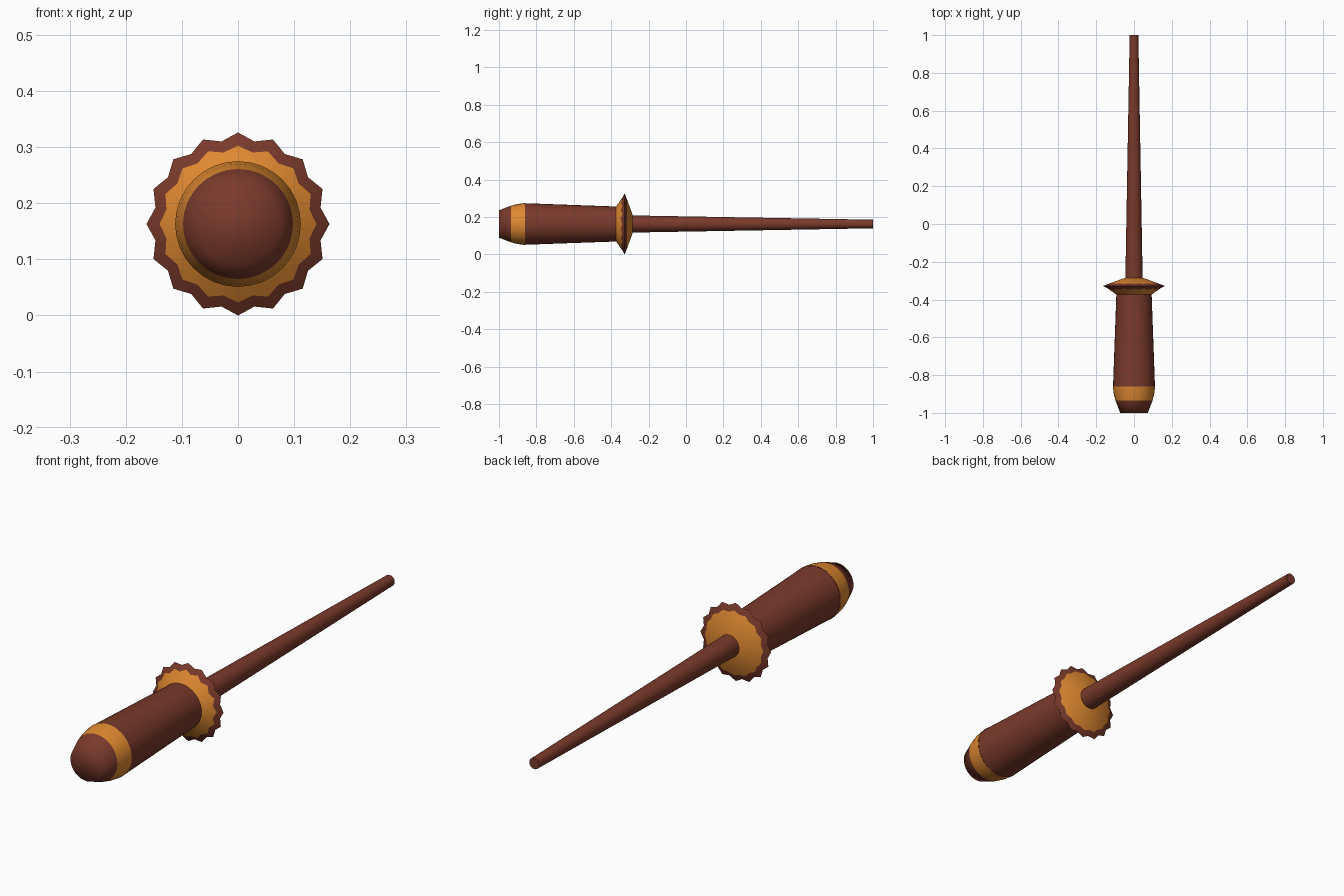
import bpy, bmesh, math

if "Cube" in bpy.data.objects:
    bpy.data.objects.remove(bpy.data.objects["Cube"])

AXIS_Z = 0.163
SEG = 32


def material(name, rgb):
    m = bpy.data.materials.new(name)
    m.diffuse_color = (*rgb, 1)
    m.use_nodes = True
    m.node_tree.nodes["Principled BSDF"].inputs["Base Color"].default_value = m.diffuse_color
    return m


BROWN = material("dark_wood", (0.195, 0.042, 0.024))
GOLD = material("amber", (0.74, 0.25, 0.03))


def lathe(name, rings, mats, cap_start=False, cap_end=False, angle=None):
    """Rings along y: (y, radius[, valley_y, valley_radius]) with valleys on odd spokes."""
    bm = bmesh.new()
    loops = []
    for ring in rings:
        crest, valley = ring[:2], ring[-2:]
        loop = []
        for i in range(SEG):
            y, r = valley if i % 2 else crest
            a = 2 * math.pi * i / SEG
            loop.append(bm.verts.new((r * math.sin(a), y, AXIS_Z + r * math.cos(a))))
        loops.append(loop)
    for k in range(len(loops) - 1):
        for i in range(SEG):
            j = (i + 1) % SEG
            f = bm.faces.new((loops[k][i], loops[k][j], loops[k + 1][j], loops[k + 1][i]))
            f.material_index = k if len(mats) > 1 else 0
    if cap_start:
        bm.faces.new(loops[0])
    if cap_end:
        bm.faces.new(loops[-1]).material_index = len(mats) - 1
    bmesh.ops.recalc_face_normals(bm, faces=bm.faces)
    me = bpy.data.meshes.new(name)
    bm.to_mesh(me)
    bm.free()
    for m in mats:
        me.materials.append(m)
    ob = bpy.data.objects.new(name, me)
    bpy.context.collection.objects.link(ob)
    bpy.ops.object.select_all(action='DESELECT')
    ob.select_set(True)
    bpy.context.view_layer.objects.active = ob
    if angle is None:
        bpy.ops.object.shade_smooth()
    else:
        bpy.ops.object.shade_smooth_by_angle(angle=math.radians(angle))
    return ob


# Handle: rounded butt, amber band and tapering grip
lathe("pommel", [(-1.0, 0.073), (-0.935, 0.098)], [BROWN], cap_start=True)
lathe("pommel_band", [(-0.935, 0.098), (-0.90, 0.107), (-0.86, 0.112)], [GOLD])
lathe("grip", [(-0.86, 0.111), (-0.36, 0.093)], [BROWN],
      cap_start=True, cap_end=True, angle=40)

# Guard: two amber cones meeting at a scalloped dark rim
lathe("guard",
      [(-0.376, 0.090),
       (-0.341, 0.140, -0.348, 0.130),
       (-0.328, 0.163, -0.328, 0.150),
       (-0.317, 0.135, -0.314, 0.128),
       (-0.285, 0.048)],
      [GOLD, BROWN, BROWN, GOLD], cap_start=True, cap_end=True, angle=30)

# Shaft: long tapered rod
lathe("shaft", [(-0.30, 0.046), (1.0, 0.023)], [BROWN], cap_end=True, angle=40)
